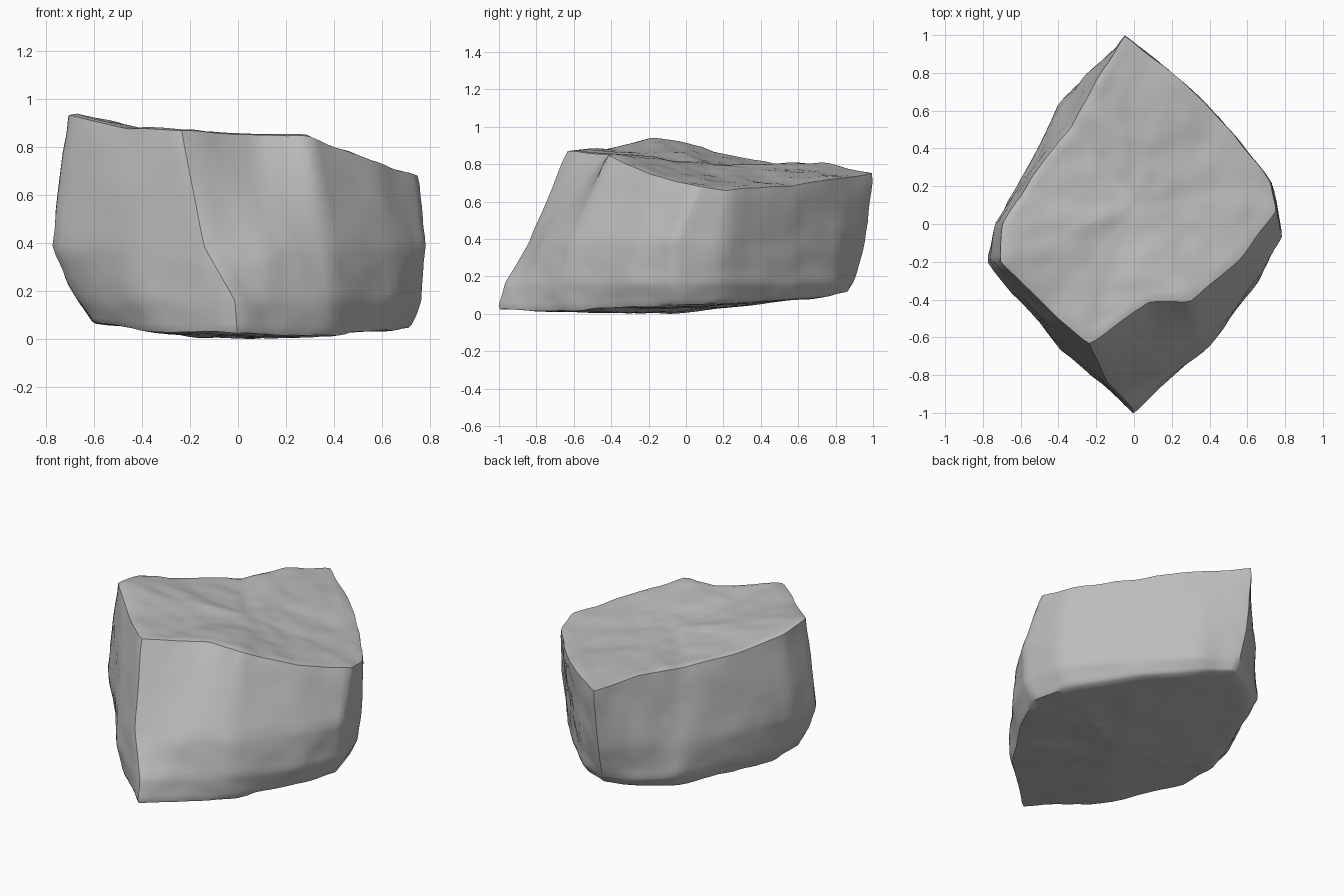
import bpy
import bmesh
from mathutils import Vector, noise

cube = bpy.data.objects.get("Cube")
if cube:
    bpy.data.objects.remove(cube, do_unlink=True)

MID_Z = 0.4
LOW_Z = 0.18

# Corner columns around the boulder: top rim, mid-height, low skirt, foot
columns = [
    ((-.24, -.64, .895), (-.14, -.84), (-.01, -.98), (.0, -1.01, .04)),
    ((-.46, -.45, .905), (-.45, -.58), (-.39, -.67), (-.33, -.7, .04)),
    ((-.71, -.2, .96), (-.785, -.2), (-.68, -.24), (-.61, -.27, .08)),
    ((-.7, .01, .935), (-.74, .0), (-.67, .0), (-.6, -.02, .08)),
    ((-.54, .26, .865), (-.57, .28), (-.56, .28), (-.52, .25, .09)),
    ((-.33, .52, .815), (-.39, .6), (-.4, .63), (-.37, .6, .1)),
    ((-.2, .76, .825), (-.26, .79), (-.24, .79), (-.2, .78, .12)),
    ((-.05, 1.01, .775), (-.05, .96), (-.04, .9), (-.03, .87, .13)),
    ((.2, .81, .745), (.18, .82), (.17, .8), (.15, .76, .11)),
    ((.45, .57, .705), (.43, .56), (.42, .56), (.4, .52, .09)),
    ((.73, .22, .68), (.74, .2), (.72, .19), (.66, .17, .07)),
    ((.755, .07, .7), (.785, -.07), (.77, -.07), (.72, -.04, .06)),
    ((.56, -.19, .765), (.65, -.28), (.66, -.3), (.61, -.3, .05)),
    ((.3, -.41, .87), (.38, -.61), (.4, -.65), (.38, -.65, .03)),
    ((.08, -.41, .88), (.12, -.76), (.15, -.83), (.19, -.82, .03)),
]


def toward(points, centre, amount):
    return [p.lerp(centre, amount) for p in points]


# Rings from the underside, up the walls and across the top
top = [Vector(c[0]) for c in columns]
mid = [Vector((*c[1], MID_Z)) for c in columns]
low = [Vector((*c[2], LOW_Z)) for c in columns]
foot = [Vector(c[3]) for c in columns]
top_centre = Vector((.0, .1, .815))
foot_centre = Vector((.0, -.1, .015))
rings = [toward(foot, foot_centre, .5), foot, low, mid,
         top, toward(top, top_centre, .35), toward(top, top_centre, .7)]

bm = bmesh.new()
grid = [[bm.verts.new(p) for p in ring] for ring in rings]
count = len(columns)
for a, b in zip(grid, grid[1:]):
    for i in range(count):
        j = (i + 1) % count
        bm.faces.new((a[i], a[j], b[j], b[i]))
for ring, centre in ((grid[0], foot_centre), (grid[-1], top_centre)):
    hub = bm.verts.new(centre)
    for i in range(count):
        bm.faces.new((ring[i], ring[(i + 1) % count], hub))
bmesh.ops.recalc_face_normals(bm, faces=bm.faces)

# Refine, take the edge off the corners, then weather the stone
bmesh.ops.subdivide_edges(bm, edges=bm.edges[:], cuts=6, use_grid_fill=True)
bmesh.ops.smooth_vert(bm, verts=bm.verts, factor=.5,
                      use_axis_x=True, use_axis_y=True, use_axis_z=True)
bm.normal_update()
offsets = []
for v in bm.verts:
    broad = noise.noise(v.co * 4)
    fine = noise.noise(v.co * 10 + Vector((5, 2, 7)))
    # Thin ledges on the top only
    ledge = noise.noise(Vector((v.co.x * 2, v.co.y * 9, 3))) * max(v.normal.z, 0)
    offsets.append(v.normal * (broad * .01 + fine * .007 + ledge * .006))
for v, offset in zip(bm.verts, offsets):
    v.co += offset

# Rest the lowest point on the ground
lowest = min(v.co.z for v in bm.verts)
bmesh.ops.translate(bm, verts=bm.verts, vec=(0, 0, -lowest))

mesh = bpy.data.meshes.new("boulder")
bm.to_mesh(mesh)
bm.free()
boulder = bpy.data.objects.new("boulder", mesh)
bpy.context.collection.objects.link(boulder)

# Stone colour
stone = bpy.data.materials.new("grey stone")
stone.use_nodes = True
colour = (.5, .5, .5, 1)
stone.diffuse_color = colour
stone.node_tree.nodes["Principled BSDF"].inputs["Base Color"].default_value = colour
mesh.materials.append(stone)

bpy.ops.object.select_all(action='DESELECT')
boulder.select_set(True)
bpy.context.view_layer.objects.active = boulder
bpy.ops.object.shade_smooth_by_angle(angle=.7)
